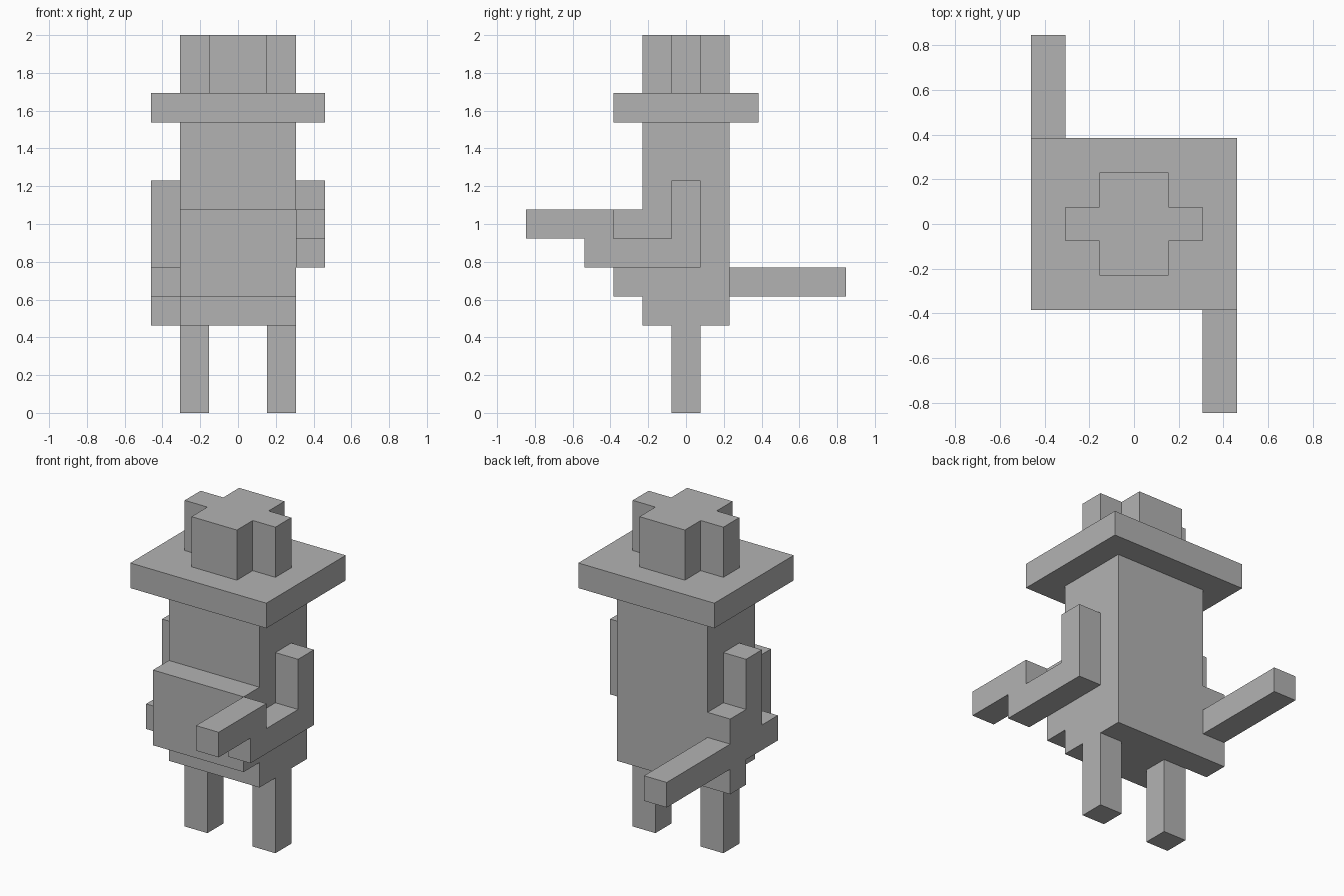
import bpy
import bmesh
from mathutils import Vector

if "Cube" in bpy.data.objects:
    bpy.data.objects.remove(bpy.data.objects["Cube"], do_unlink=True)

U = 2 / 13  # one block

grey = bpy.data.materials.new("plain grey")
grey.use_nodes = True
colour = (0.45, 0.45, 0.45, 1)
grey.diffuse_color = colour
grey.node_tree.nodes["Principled BSDF"].inputs["Base Color"].default_value = colour


def prism(name, outline, axis, start, end):
    """Extrude an outline along x (outline is y, z) or along z (outline is x, y)."""
    def place(a, b):
        return Vector((start, a, b) if axis == "x" else (a, b, start)) * U

    bm = bmesh.new()
    face = bm.faces.new([bm.verts.new(place(a, b)) for a, b in outline])
    side = bmesh.ops.extrude_face_region(bm, geom=[face])["geom"]
    depth = (end - start) * U
    shift = Vector((depth, 0, 0) if axis == "x" else (0, 0, depth))
    moved = [v for v in side if isinstance(v, bmesh.types.BMVert)]
    bmesh.ops.translate(bm, verts=moved, vec=shift)
    bmesh.ops.recalc_face_normals(bm, faces=bm.faces)
    mesh = bpy.data.meshes.new(name)
    bm.to_mesh(mesh)
    bm.free()
    mesh.materials.append(grey)
    obj = bpy.data.objects.new(name, mesh)
    bpy.context.collection.objects.link(obj)
    return obj


def box(name, x, y, z):
    outline = [(x[0], y[0]), (x[1], y[0]), (x[1], y[1]), (x[0], y[1])]
    return prism(name, outline, "z", *z)


# Legs
for name, x in (("left_leg", 1), ("right_leg", -2)):
    box(name, (x, x + 1), (-0.5, 0.5), (0, 3))

# Body with its protruding belly
prism("body", [(-1.5, 3), (1.5, 3), (1.5, 10), (-1.5, 10), (-1.5, 7),
               (-2.5, 7), (-2.5, 4), (-1.5, 4)], "x", -2, 2)

# Hat brim and cross-shaped crown
box("hat_brim", (-3, 3), (-2.5, 2.5), (10, 11))
quarter = [(2, 0.5), (1, 0.5), (1, 1.5)]
right_half = [(x, -y) for x, y in reversed(quarter)] + quarter
cross = right_half + [(-x, -y) for x, y in right_half]
prism("hat_crown", cross, "z", 11, 13)

# Left arm, bent forward and holding a short bar
prism("left_arm", [(0.5, 5), (0.5, 8), (-0.5, 8), (-0.5, 6), (-2.5, 6), (-2.5, 7),
                   (-5.5, 7), (-5.5, 6), (-3.5, 6), (-3.5, 5)], "x", 2, 3)

# Right arm, with a hilt at the hip and a blade pointing backward
prism("right_arm", [(-1.5, 4), (0.5, 4), (0.5, 3), (1.5, 3), (1.5, 4), (5.5, 4),
                    (5.5, 5), (1.5, 5), (1.5, 6), (0.5, 6), (0.5, 8), (-0.5, 8),
                    (-0.5, 5), (-1.5, 5)], "x", -3, -2)
